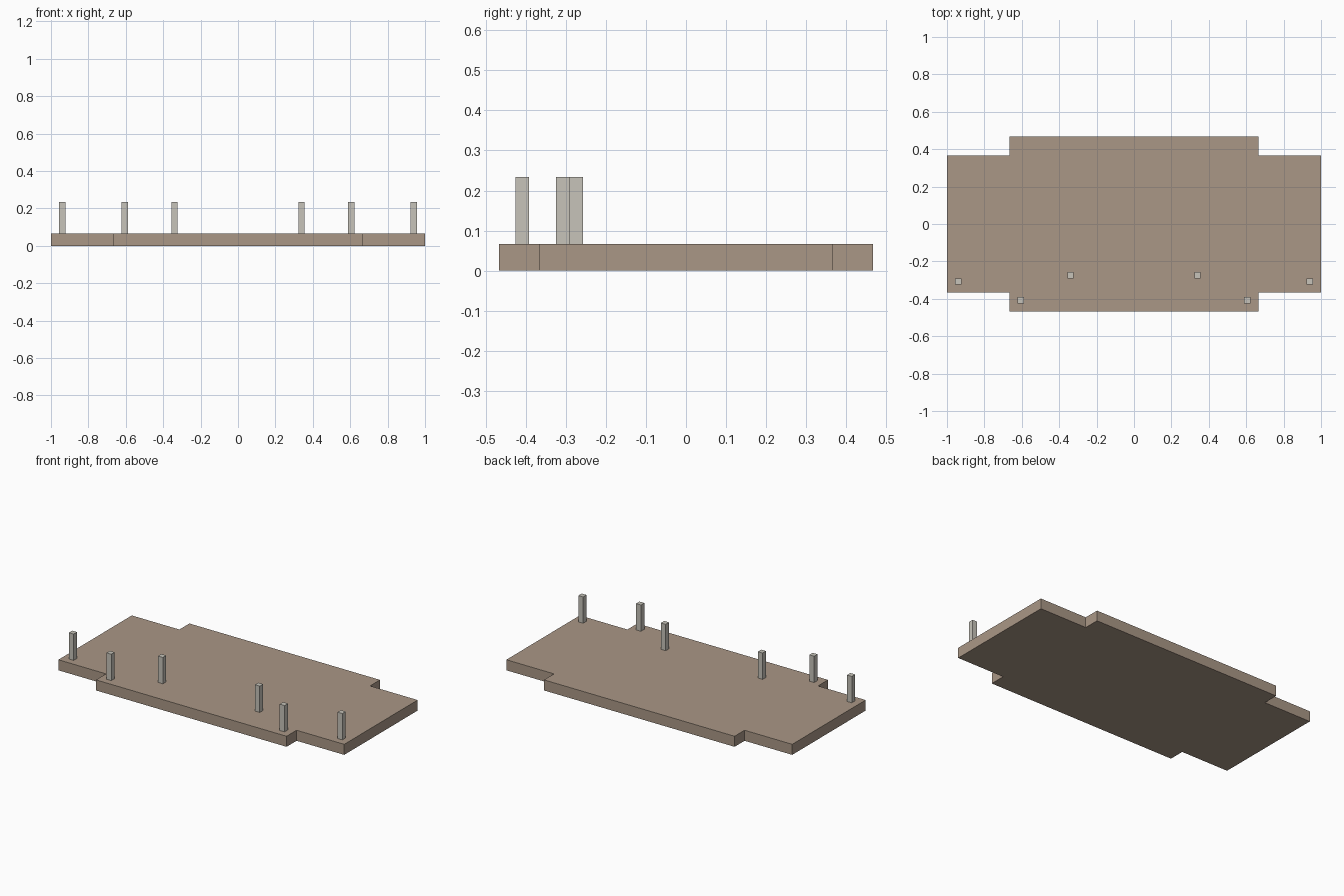
import bpy, bmesh

if "Cube" in bpy.data.objects:
    bpy.data.objects.remove(bpy.data.objects["Cube"])

U = 1 / 30  # module of the model


def material(name, rgb):
    m = bpy.data.materials.new(name)
    m.diffuse_color = (*rgb, 1)
    m.use_nodes = True
    m.node_tree.nodes["Principled BSDF"].inputs["Base Color"].default_value = m.diffuse_color
    return m


def prism(name, outline, z0, z1, mat=None):
    """Extrude a flat outline from z0 to z1."""
    bm = bmesh.new()
    face = bm.faces.new([bm.verts.new((x, y, z0)) for x, y in outline])
    new = bmesh.ops.extrude_face_region(bm, geom=[face])["geom"]
    verts = [v for v in new if isinstance(v, bmesh.types.BMVert)]
    bmesh.ops.translate(bm, vec=(0, 0, z1 - z0), verts=verts)
    bmesh.ops.recalc_face_normals(bm, faces=bm.faces)
    mesh = bpy.data.meshes.new(name)
    bm.to_mesh(mesh)
    bm.free()
    obj = bpy.data.objects.new(name, mesh)
    bpy.context.collection.objects.link(obj)
    if mat:
        mesh.materials.append(mat)
    return obj


# Platform: wide slab with stepped corners
corner = [(1, 11 * U), (20 * U, 11 * U), (20 * U, 14 * U)]
outline = (corner
           + [(-x, y) for x, y in reversed(corner)]
           + [(-x, -y) for x, y in corner]
           + [(x, -y) for x, y in reversed(corner)])
prism("platform", outline, 0, 2 * U, material("earth_brown", (0.40, 0.31, 0.24)))

# Square posts along the front, mirrored left and right
h = U / 2
stone = material("pale_stone", (0.57, 0.55, 0.49))
for label, px, py in (("outer", 0.94, -0.307),
                      ("middle", 0.606, -0.408),
                      ("inner", 0.339, -0.274)):
    for side, s in (("left", -1), ("right", 1)):
        x = s * px
        square = [(x - h, py - h), (x + h, py - h), (x + h, py + h), (x - h, py + h)]
        prism(f"{label}_post_{side}", square, 2 * U, 7 * U, stone)
